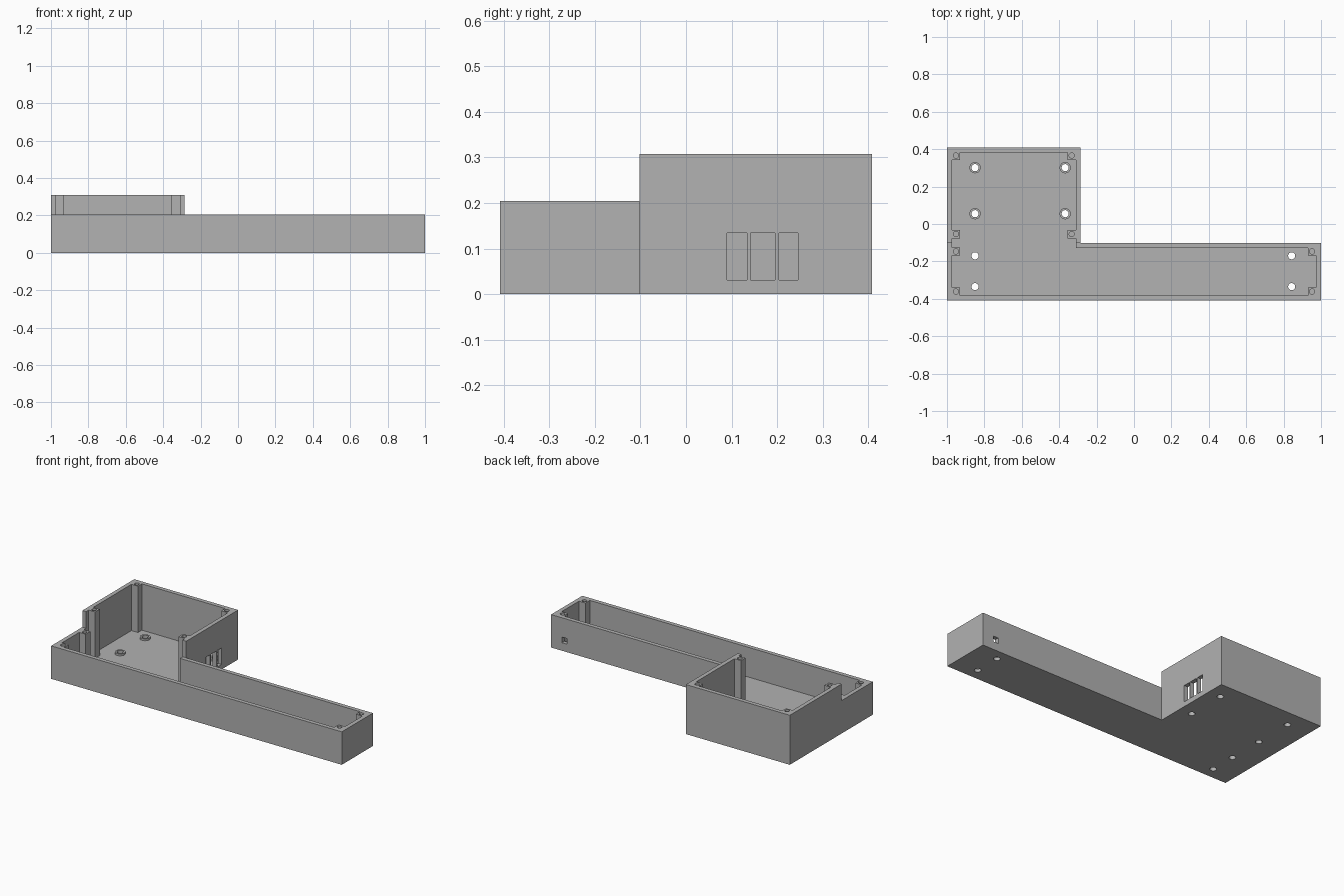
import bpy, bmesh
from mathutils import Matrix, Vector

if "Cube" in bpy.data.objects:
    bpy.data.objects.remove(bpy.data.objects["Cube"])

grey = bpy.data.materials.new("plain grey")
grey.use_nodes = True
colour = (0.445, 0.445, 0.445, 1)
grey.diffuse_color = colour
grey.node_tree.nodes["Principled BSDF"].inputs["Base Color"].default_value = colour

# Main dimensions
W, D = 1.0, 0.408          # half length and half depth
STEP_X, STEP_Y = -0.285, -0.102
LOW, HIGH = 0.205, 0.308
WALL, FLOOR = 0.026, 0.02
ABOVE = HIGH + 0.1


def add_box(bm, lo, hi):
    lo, hi = Vector(lo), Vector(hi)
    size = Matrix.Diagonal((*(hi - lo), 1))
    bmesh.ops.create_cube(bm, size=1, matrix=Matrix.Translation((lo + hi) / 2) @ size)


def add_cylinder(bm, x, y, radius, z0, z1):
    bmesh.ops.create_cone(bm, cap_ends=True, segments=32, radius1=radius, radius2=radius,
                          depth=z1 - z0, matrix=Matrix.Translation((x, y, (z0 + z1) / 2)))


def add_l_prism(bm, inset, z0, z1):
    x, y, sx, sy = W - inset, D - inset, STEP_X - inset, STEP_Y - inset
    outline = [(-x, -y), (x, -y), (x, sy), (sx, sy), (sx, y), (-x, y)]
    face = bm.faces.new([bm.verts.new((px, py, z0)) for px, py in outline])
    top = bmesh.ops.extrude_face_region(bm, geom=[face])["geom"]
    bmesh.ops.translate(bm, vec=(0, 0, z1 - z0),
                        verts=[v for v in top if isinstance(v, bmesh.types.BMVert)])


def make(name, bm):
    bmesh.ops.recalc_face_normals(bm, faces=bm.faces)
    mesh = bpy.data.meshes.new(name)
    bm.to_mesh(mesh)
    bm.free()
    mesh.materials.append(grey)
    obj = bpy.data.objects.new(name, mesh)
    bpy.context.collection.objects.link(obj)
    return obj


def cut(target, cutter):
    mod = target.modifiers.new("cut", "BOOLEAN")
    mod.operation, mod.solver, mod.object = "DIFFERENCE", "EXACT", cutter
    cutter.hide_render = True
    bpy.context.view_layer.objects.active = target
    bpy.ops.object.modifier_apply(modifier=mod.name)


# Outer block and inner cavity
bm = bmesh.new()
add_l_prism(bm, 0, 0, HIGH)
tray = make("tray", bm)
bm = bmesh.new()
add_l_prism(bm, WALL, FLOOR, ABOVE)
cavity = make("cavity_cutter", bm)

# Screw posts are left standing by removing them from the cavity
posts = [(x, y) for x in (-0.952, -0.333) for y in (0.366, -0.054)]
posts += [(x, y) for x in (-0.952, 0.952) for y in (-0.147, -0.361)]
bm = bmesh.new()
for x, y in posts:
    add_box(bm, (x - 0.0225, y - 0.0225, 0), (x + 0.0225, y + 0.0225, ABOVE + 0.1))
post_cutter = make("post_cutter", bm)
cut(cavity, post_cutter)
cut(tray, cavity)

# Lower rim along the long arm
bm = bmesh.new()
add_box(bm, (-W - 0.1, -D - 0.1, LOW), (W + 0.1, STEP_Y, ABOVE))
rim_cutter = make("rim_cutter", bm)
cut(tray, rim_cutter)

# Ports in the side wall, cable hole in the back wall, screw and mounting holes
bm = bmesh.new()
for y0, y1 in ((0.09, 0.134), (0.142, 0.195), (0.204, 0.246)):
    add_box(bm, (STEP_X - 0.05, y0, 0.031), (STEP_X + 0.05, y1, 0.134))
add_box(bm, (0.89, STEP_Y - 0.04, 0.05), (0.925, STEP_Y + 0.04, 0.085))
for x, y in posts:
    top = LOW if y < STEP_Y else HIGH
    add_cylinder(bm, x, y, 0.014, top - 0.1, top + 0.1)
board_mounts = [(x, y) for x in (-0.85, -0.368) for y in (0.301, 0.055)]
arm_mounts = [(x, y) for x in (-0.85, 0.843) for y in (-0.17, -0.335)]
for x, y in board_mounts + arm_mounts:
    add_cylinder(bm, x, y, 0.019, -0.1, FLOOR + 0.05)
hole_cutter = make("hole_cutter", bm)
cut(tray, hole_cutter)

# Raised rings around the board mounting holes
bm = bmesh.new()
for x, y in board_mounts:
    add_cylinder(bm, x, y, 0.03, FLOOR - 0.005, FLOOR + 0.012)
rings = make("standoff_rings", bm)
cut(rings, hole_cutter)

for helper in (cavity, post_cutter, rim_cutter, hole_cutter):
    bpy.data.objects.remove(helper)

# Smooth the round holes while keeping the edges sharp
for obj in (tray, rings):
    bpy.ops.object.select_all(action="DESELECT")
    obj.select_set(True)
    bpy.context.view_layer.objects.active = obj
    bpy.ops.object.shade_smooth_by_angle()
